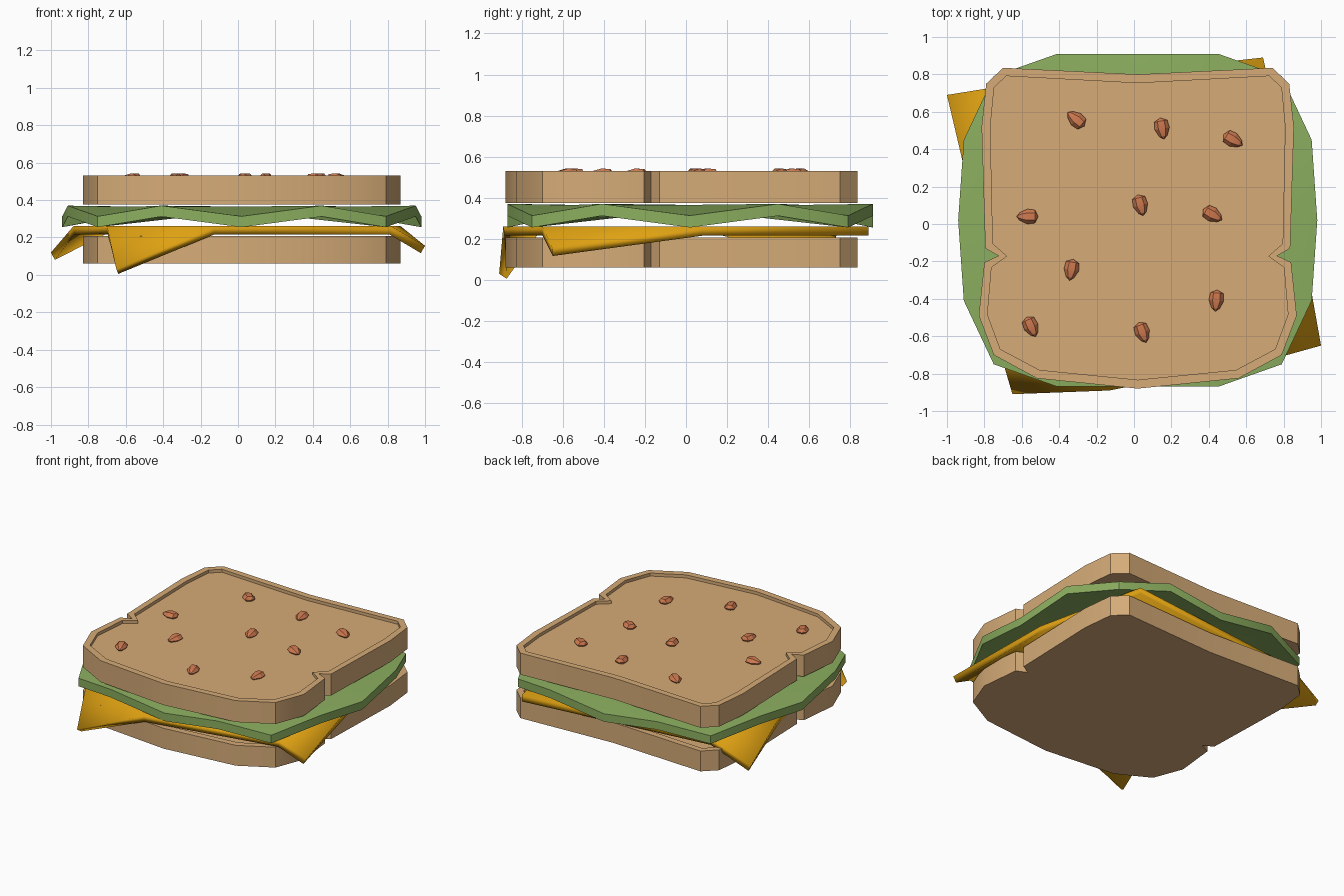
import bpy, bmesh, math
from mathutils import Matrix, Vector

cube = bpy.data.objects.get("Cube")
if cube:
    bpy.data.objects.remove(cube, do_unlink=True)

CENTRE_X = 0.02


def material(name, rgb):
    m = bpy.data.materials.new(name)
    m.use_nodes = True
    m.diffuse_color = (*rgb, 1)
    m.node_tree.nodes["Principled BSDF"].inputs["Base Color"].default_value = (*rgb, 1)
    return m


BREAD = material("bread tan", (0.67, 0.41, 0.187))
GREEN = material("lettuce green", (0.26, 0.425, 0.115))
CHEESE = material("cheese orange", (0.73, 0.355, 0.006))
SEED = material("seed brown", (0.63, 0.195, 0.08))


def finish(bm, name, mat, angle=30):
    bmesh.ops.recalc_face_normals(bm, faces=bm.faces)
    mesh = bpy.data.meshes.new(name)
    bm.to_mesh(mesh)
    bm.free()
    ob = bpy.data.objects.new(name, mesh)
    bpy.context.collection.objects.link(ob)
    mesh.materials.append(mat)
    bpy.ops.object.select_all(action="DESELECT")
    ob.select_set(True)
    bpy.context.view_layer.objects.active = ob
    bpy.ops.object.shade_smooth_by_angle(angle=math.radians(angle))
    return ob


def mirrored(half):
    """Close a half outline that starts and ends on the middle line."""
    left = [(-x, y) for x, y in reversed(half[1:-1])]
    return [(x + CENTRE_X, y) for x, y in half + left]


def extrude(bm, faces, dz):
    new = bmesh.ops.extrude_face_region(bm, geom=faces)["geom"]
    verts = [v for v in new if isinstance(v, bmesh.types.BMVert)]
    bmesh.ops.translate(bm, verts=verts, vec=(0, 0, dz))
    return [f for f in new if isinstance(f, bmesh.types.BMFace)]


# Bread slices: notched loaf outline with a raised crust rim
LOAF = [(0, 0.80), (0.72, 0.835), (0.81, 0.75), (0.835, 0.52), (0.815, -0.13),
        (0.745, -0.17), (0.82, -0.205), (0.85, -0.49), (0.77, -0.70),
        (0.54, -0.825), (0, -0.88)]


def bread(name, z, height):
    bm = bmesh.new()
    base = bm.faces.new([bm.verts.new((x, y, z)) for x, y in reversed(mirrored(LOAF))])
    top = extrude(bm, [base], height)
    # keep a floor under the slice
    if not any(all(abs(v.co.z - z) < 1e-5 for v in f.verts) for f in bm.faces):
        bm.faces.new([v for v in bm.verts if abs(v.co.z - z) < 1e-5])
    bmesh.ops.recalc_face_normals(bm, faces=bm.faces)
    bmesh.ops.inset_region(bm, faces=top, thickness=0.047, use_even_offset=False)
    crumb = extrude(bm, top, -0.022)
    bmesh.ops.delete(bm, geom=[f for f in top if f.is_valid and f not in crumb],
                     context="FACES_ONLY")
    return finish(bm, name, BREAD)


bread("bottom_bread", 0.06, 0.147)
bread("top_bread", 0.375, 0.155)

# Lettuce leaf: flat middle with a wavy edge
LEAF = [(0, 0.91), (0.43, 0.91), (0.77, 0.79), (0.93, 0.45), (0.96, 0.02),
        (0.93, -0.41), (0.77, -0.75), (0.43, -0.87), (0, -0.87)]
bm = bmesh.new()
outline = mirrored(LEAF)
edge = [bm.verts.new((x, y, 0.37 if i % 2 else 0.313)) for i, (x, y) in enumerate(outline)]
inner = [bm.verts.new((x * 0.72, y * 0.72, 0.365)) for x, y in outline]
n = len(outline)
for i in range(n):
    j = (i + 1) % n
    bm.faces.new((edge[i], inner[i], inner[j], edge[j]))
bm.faces.new(list(reversed(inner)))
lower = bmesh.ops.duplicate(bm, geom=bm.verts[:] + bm.edges[:] + bm.faces[:])
bmesh.ops.translate(bm, vec=(0, 0, -0.058),
                    verts=[v for v in lower["geom"] if isinstance(v, bmesh.types.BMVert)])
bmesh.ops.bridge_loops(bm, edges=[e for e in bm.edges if e.is_boundary])
finish(bm, "lettuce", GREEN)

# Cheese slice: turned square with three corners folded down
TOP = 0.26
bm = bmesh.new()
back = bm.verts.new((0.69, 0.89, TOP))
folds = [  # fold start, hanging tip, fold end
    ((-0.72, 0.735, TOP), (-1.0, 0.69, 0.12), (-0.88, 0.18, TOP)),
    ((-0.70, -0.74, TOP), (-0.65, -0.91, 0.03), (-0.13, -0.89, TOP)),
    ((0.82, -0.70, TOP), (1.0, -0.65, 0.155), (0.87, 0.08, TOP)),
]
flat = [back]
for fold in folds:
    a, tip, b = [bm.verts.new(p) for p in fold]
    bm.faces.new((a, tip, b))
    flat += [a, b]
bm.faces.new(flat)
cheese = finish(bm, "cheese", CHEESE, 60)
if cheese.data.polygons[-1].normal.z < 0:
    cheese.data.flip_normals()
solid = cheese.modifiers.new("thickness", "SOLIDIFY")
solid.thickness = 0.045
solid.offset = -1

# Seeds: tapered low-poly drops, (x, y, direction of the narrow end)
SEEDS = [(-0.31, 0.56, 140), (0.15, 0.51, -80), (0.53, 0.45, -30), (-0.57, 0.04, 180),
         (0.035, 0.10, -75), (0.42, 0.05, -30), (-0.335, -0.245, -100),
         (-0.55, -0.55, -65), (0.045, -0.58, -70), (0.44, -0.41, -95)]
for k, (x, y, turn) in enumerate(SEEDS):
    bm = bmesh.new()
    bmesh.ops.create_uvsphere(bm, u_segments=6, v_segments=4, radius=1)
    bmesh.ops.rotate(bm, verts=bm.verts, matrix=Matrix.Rotation(math.pi / 2, 3, "Y"))
    for v in bm.verts:
        taper = 1 - 0.35 * v.co.x
        v.co = Vector((v.co.x * 0.058, v.co.y * taper * 0.04, v.co.z * taper * 0.028))
    bmesh.ops.rotate(bm, verts=bm.verts, matrix=Matrix.Rotation(math.radians(turn), 3, "Z"))
    bmesh.ops.translate(bm, verts=bm.verts, vec=(x, y, 0.518))
    finish(bm, f"seed_{k + 1}", SEED, 20)
